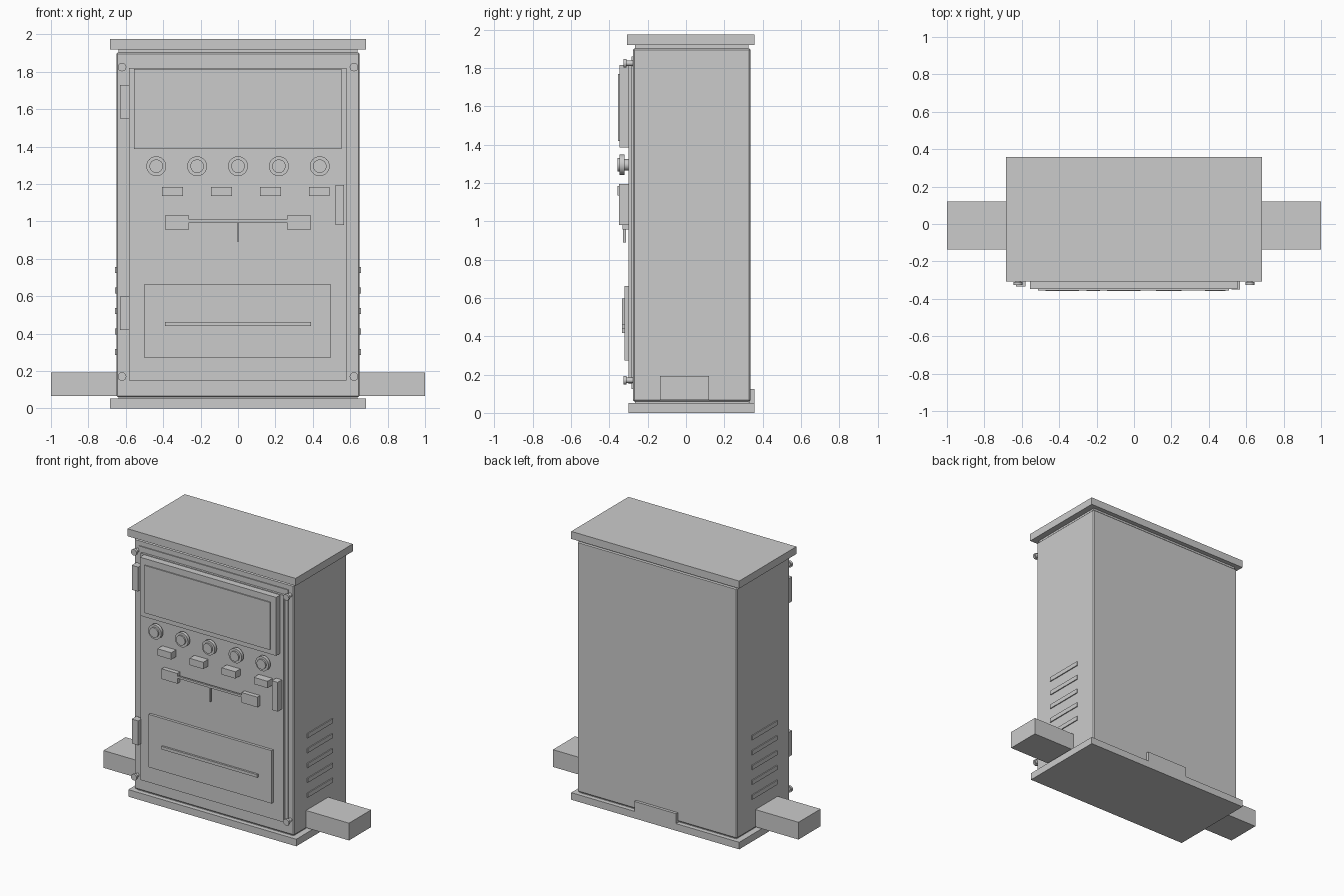
import bpy
import math

# One flat painted-metal colour
grey = bpy.data.materials.new("light_grey_metal")
grey.diffuse_color = (0.6, 0.6, 0.6, 1)


def box(name, x0, x1, y0, y1, z0, z1, bevel=0):
    bpy.ops.mesh.primitive_cube_add(
        size=1, location=((x0 + x1) / 2, (y0 + y1) / 2, (z0 + z1) / 2))
    ob = bpy.context.object
    ob.name = name
    ob.scale = (x1 - x0, y1 - y0, z1 - z0)
    bpy.ops.object.transform_apply(location=False, rotation=False, scale=True)
    ob.data.materials.append(grey)
    if bevel:
        mod = ob.modifiers.new("edge", 'BEVEL')
        mod.width = bevel
        mod.segments = 1
    return ob


def disc(name, x, z, r, y0, y1, sides=32):
    # Cylinder whose axis points to the front
    bpy.ops.mesh.primitive_cylinder_add(
        vertices=sides, radius=r, depth=y1 - y0,
        location=(x, (y0 + y1) / 2, z), rotation=(math.pi / 2, 0, 0))
    ob = bpy.context.object
    ob.name = name
    ob.data.materials.append(grey)
    bpy.ops.object.shade_smooth_by_angle(angle=math.radians(35))
    return ob


# Cabinet shell
box("base_plate", -0.684, 0.684, -0.299, 0.358, 0, 0.052)
box("roof_plate", -0.684, 0.684, -0.307, 0.358, 1.92, 1.975)
box("cabinet_core", -0.638, 0.638, -0.265, 0.325, 0.05, 1.922)
box("cabinet_body", -0.65, 0.65, -0.277, 0.337, 0.06, 1.902, 0.007)

# Door in two steps
FRONT = -0.300
box("door_flange", -0.61, 0.607, -0.284, -0.27, 0.125, 1.86)
box("door", -0.583, 0.58, FRONT, -0.28, 0.15, 1.82)

# Upper display box with its window plate
box("display_box", -0.556, 0.554, -0.348, FRONT + 0.005, 1.386, 1.816)
box("display_window", -0.514, 0.508, -0.356, -0.345, 1.42, 1.77)

# Row of knobs
for i in range(5):
    x = -0.437 + 0.2185 * i
    disc("knob_stem", x, 1.295, 0.03, -0.33, FRONT + 0.005)
    disc("knob_ring", x, 1.295, 0.053, -0.346, -0.322)
    disc("knob_cap", x, 1.295, 0.036, -0.357, -0.34)

# Row of switch blocks
for i in range(4):
    x = -0.35 + 0.2615 * i
    box("switch_block", x - 0.056, x + 0.056, -0.357, FRONT + 0.005, 1.135, 1.185)

# Handle and latch
box("door_handle", 0.52, 0.568, -0.35, FRONT + 0.005, 0.98, 1.195)
for s in (-1, 1):
    xa, xb = sorted((s * 0.262, s * 0.39))
    box("latch_block", xa, xb, -0.332, FRONT + 0.005, 0.957, 1.032)
box("latch_bar", -0.265, 0.265, -0.328, -0.314, 0.994, 1.01)
box("latch_rod", -0.004, 0.004, -0.328, -0.314, 0.89, 0.996)

# Lower panel with its strip
box("lower_panel", -0.503, 0.498, -0.32, FRONT + 0.005, 0.273, 0.662)
box("panel_strip", -0.39, 0.39, -0.334, -0.315, 0.44, 0.462)

# Hinges on the left
for z in (0.508, 1.64):
    box("hinge", -0.632, -0.58, -0.333, -0.27, z - 0.09, z + 0.09)

# Corner bolts
for x in (-0.62, 0.62):
    for z in (0.17, 1.825):
        disc("bolt_shank", x, z, 0.014, -0.315, -0.27, 16)
        disc("bolt_head", x, z, 0.023, -0.327, -0.31, 16)

# Side vents and side ducts
for s in (-1, 1):
    for i in range(5):
        z = 0.301 + 0.1095 * i
        xa, xb = sorted((s * 0.64, s * 0.657))
        box("side_vent", xa, xb, -0.125, 0.165, z - 0.016, z + 0.016)
    xa, xb = sorted((s * 0.64, s * 1.0))
    box("side_duct", xa, xb, -0.137, 0.12, 0.066, 0.193)

# Cable box low on the back
box("rear_cable_box", -0.17, 0.17, 0.33, 0.358, 0.05, 0.125)
